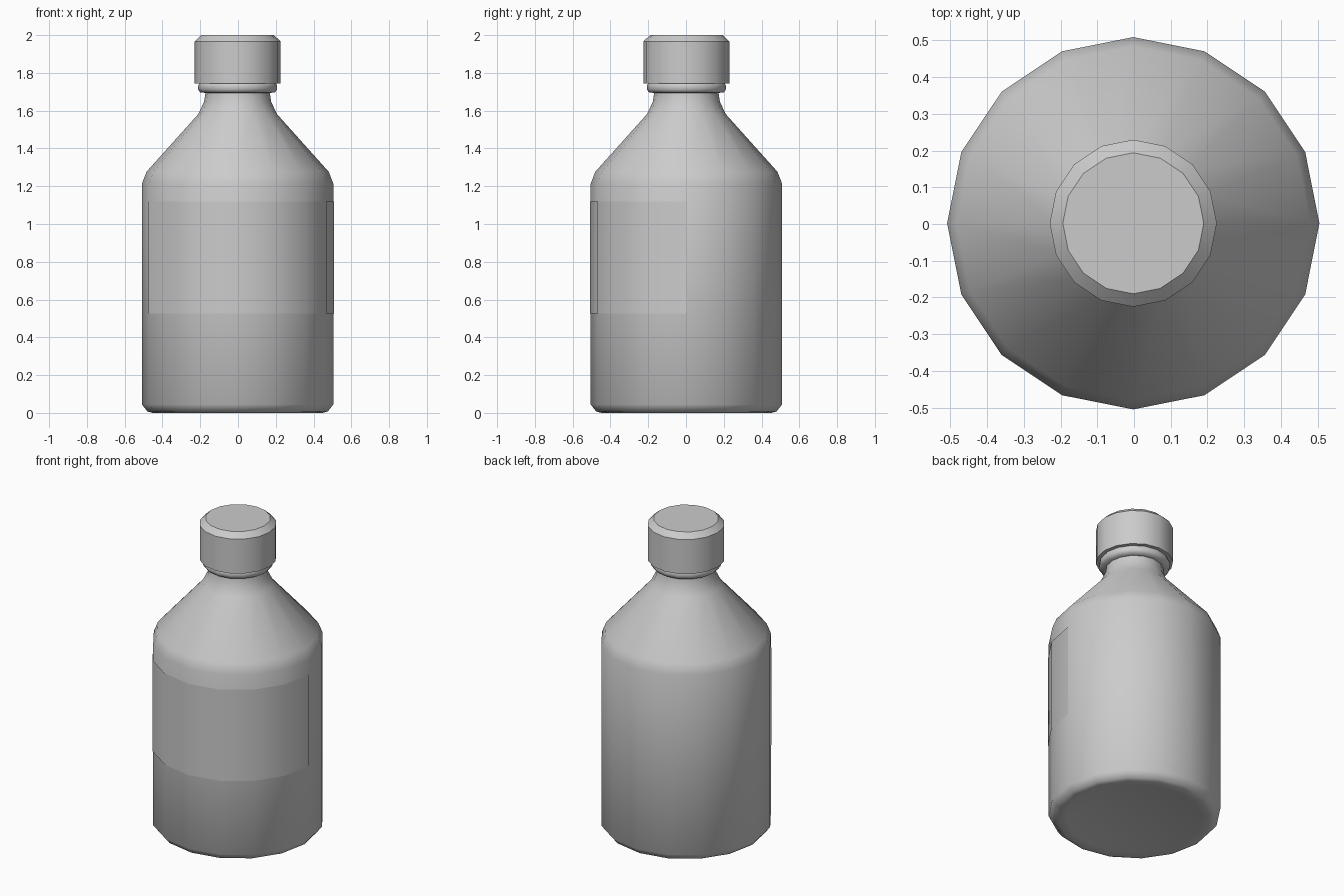
import bpy, bmesh
from math import cos, sin, pi, radians

if "Cube" in bpy.data.objects:
    bpy.data.objects.remove(bpy.data.objects["Cube"])

SIDES = 16
CX, CY = -0.002, 0.002


def lathe(name, profile, first=0, count=SIDES, angle=40):
    """Revolve (radius, z) points over `count` of the 16 facets."""
    bm = bmesh.new()
    full = count == SIDES
    rings = []
    for r, z in profile:
        if r == 0:
            rings.append([bm.verts.new((CX, CY, z))])
            continue
        n = SIDES if full else count + 1
        rings.append([bm.verts.new((CX + r * cos(2 * pi * (first + i) / SIDES),
                                    CY + r * sin(2 * pi * (first + i) / SIDES), z))
                      for i in range(n)])
    for a, b in zip(rings, rings[1:]):
        for i in range(count):
            j = (i + 1) % SIDES
            quad = [a[i % len(a)], a[j % len(a)], b[j % len(b)], b[i % len(b)]]
            bm.faces.new(list(dict.fromkeys(quad)))
    if full:
        bmesh.ops.recalc_face_normals(bm, faces=bm.faces)
    mesh = bpy.data.meshes.new(name)
    bm.to_mesh(mesh)
    bm.free()
    obj = bpy.data.objects.new(name, mesh)
    bpy.context.collection.objects.link(obj)
    bpy.ops.object.select_all(action='DESELECT')
    obj.select_set(True)
    bpy.context.view_layer.objects.active = obj
    bpy.ops.object.shade_smooth_by_angle(angle=radians(angle))
    return obj


# Bottle body with a shallow recessed base, sloped shoulder and neck
lathe("bottle", [(0, 0.03), (0.30, 0.025), (0.40, 0.005), (0.45, 0), (0.478, 0.008),
                 (0.507, 0.045), (0.507, 1.213), (0.482, 1.277), (0.21, 1.58),
                 (0.178, 1.645), (0.17, 1.697), (0.17, 1.76), (0, 1.76)], angle=70)

# Collar ring below the cap
lathe("neck_ring", [(0.165, 1.694), (0.198, 1.696), (0.209, 1.713),
                    (0.209, 1.733), (0.20, 1.75), (0.165, 1.75)], angle=70)

# Screw cap with chamfered top
lathe("cap", [(0, 1.745), (0.2275, 1.743), (0.2275, 1.967), (0.192, 2.0), (0, 2.0)], angle=30)

# Label sheet wrapped round seven front facets
lathe("label", [(0.511, 0.525), (0.511, 1.118)], first=9, count=7)
